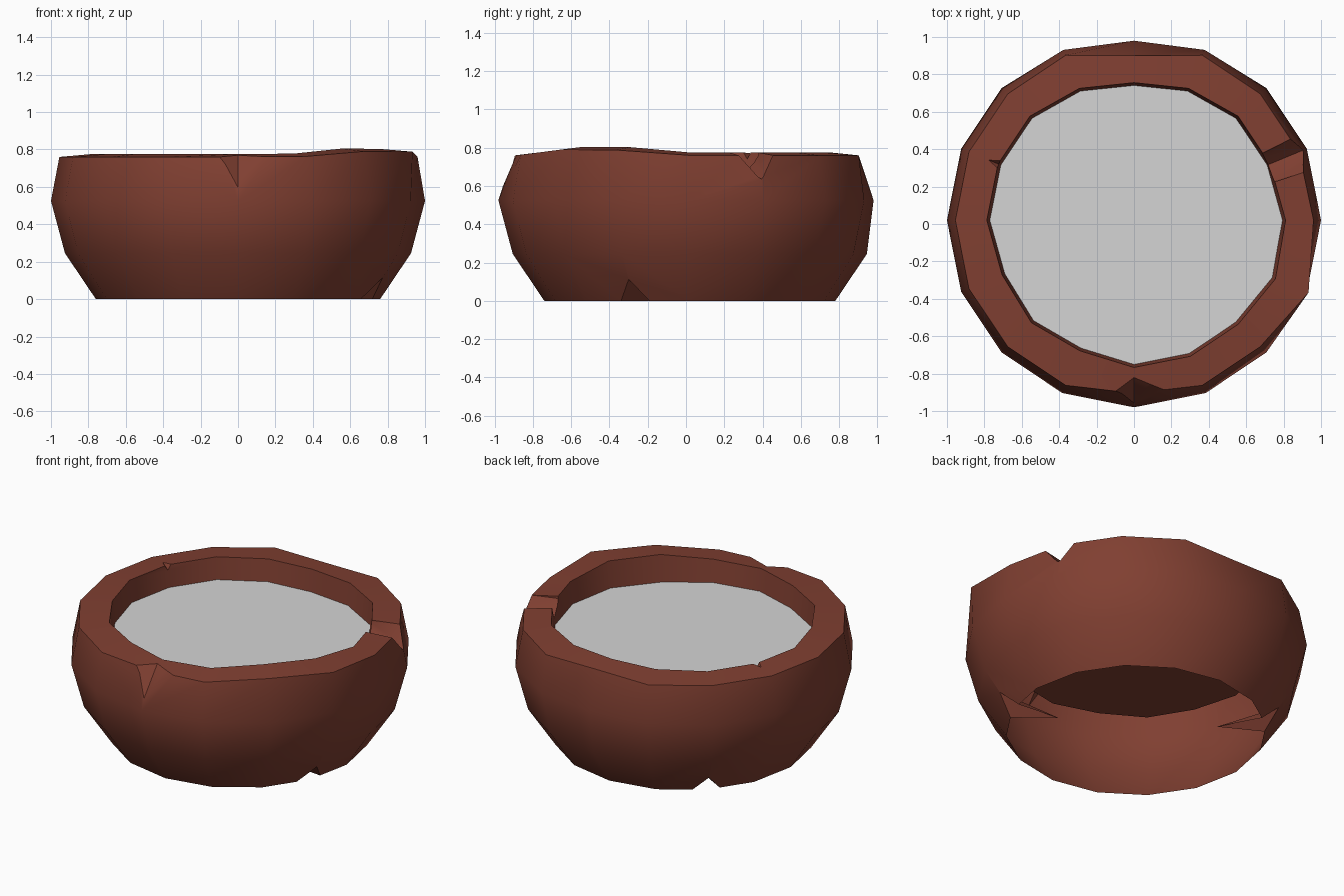
import bpy, bmesh, math
from mathutils import Vector

if "Cube" in bpy.data.objects:
    bpy.data.objects.remove(bpy.data.objects["Cube"])

N = 16
CY = 0.02  # centre of the ring in y


def material(name, rgb):
    m = bpy.data.materials.new(name)
    m.diffuse_color = (*rgb, 1)
    m.use_nodes = True
    m.node_tree.nodes["Principled BSDF"].inputs["Base Color"].default_value = m.diffuse_color
    return m


clay = material("red_brown_clay", (0.216, 0.050, 0.031))
pale = material("pale_grey", (0.66, 0.66, 0.66))


def polar(deg, r, z, u=0.0):
    """Point at an angle and radius, shifted sideways by u."""
    a = math.radians(deg)
    return Vector((r * math.cos(a) - u * math.sin(a),
                   CY + r * math.sin(a) + u * math.cos(a), z))


def make_object(name, bm, mat):
    bmesh.ops.recalc_face_normals(bm, faces=bm.faces[:])
    me = bpy.data.meshes.new(name)
    bm.to_mesh(me)
    bm.free()
    me.materials.append(mat)
    ob = bpy.data.objects.new(name, me)
    bpy.context.collection.objects.link(ob)
    return ob


# small irregularities by ring index (index 4 is the back, 12 the front)
squash = {4: 0.96, 3: 0.986, 5: 0.986}
rim_r = {4: 0.88, 12: 0.925, 15: 1.01, 0: 0.96}
rim_up = {14: 0.03, 15: 0.028, 13: 0.003}
inner_k = {4: 0.935, 3: 0.97, 5: 0.97, 15: 1.04, 0: 1.03, 9: 0.97, 10: 0.985, 11: 0.96}


def ring(r, z, kind):
    pts = []
    for i in range(N):
        rr, zz = r, z
        if kind == "wall":
            rr *= squash.get(i, 1)
        elif kind == "rim":
            rr = rim_r.get(i, r)
            zz += rim_up.get(i, 0)
        elif kind in ("lip", "floor"):
            rr *= inner_k.get(i, 1)
            if kind == "lip":
                zz += rim_up.get(i, 0)
        pts.append(polar(i * 360 / N, rr, zz))
    return pts


# bowl: outer wall, thick rim, short inner wall and shallow floor
bm = bmesh.new()
rings = [[bm.verts.new(p) for p in ring(*a)] for a in (
    (0.76, 0.0, "base"), (0.925, 0.245, "base"), (1.0, 0.525, "wall"),
    (0.955, 0.76, "rim"), (0.787, 0.775, "lip"), (0.757, 0.515, "floor"))]
for a, b in zip(rings, rings[1:]):
    for i in range(N):
        j = (i + 1) % N
        bm.faces.new((a[i], a[j], b[j], b[i]))
bm.faces.new(rings[0][::-1])
bm.faces.new(rings[-1])
bowl = make_object("bowl", bm, clay)


# chips: convex wedges cut out of rim and base
def chip(points):
    cb = bmesh.new()
    for p in points:
        cb.verts.new(p)
    bmesh.ops.convex_hull(cb, input=cb.verts[:])
    loose = [v for v in cb.verts if not v.link_faces]
    bmesh.ops.delete(cb, geom=loose, context='VERTS')
    cutter = make_object("chip_cutter", cb, clay)
    cutter.hide_render = True
    mod = bowl.modifiers.new("chip", 'BOOLEAN')
    mod.operation = 'DIFFERENCE'
    mod.solver = 'EXACT'
    mod.object = cutter
    bpy.context.view_layer.objects.active = bowl
    bpy.ops.object.modifier_apply(modifier=mod.name)
    bpy.data.objects.remove(cutter)


# front rim chip
chip([polar(270, 0.99, 0.58), polar(270, 0.84, 0.77)] +
     [polar(270, r, z, u) for r in (0.91, 1.1) for z in (0.775, 0.95) for u in (-0.11, 0.2)])
# groove across the right side of the rim
chip([polar(22.5, 1.05, 0.62), polar(22.5, 0.68, 0.70)] +
     [polar(22.5, r, z, u) for r, w in ((0.68, 0.06), (1.05, 0.09))
      for z in (0.76, 0.95) for u in (-w - 0.03, w)])
# small chip on the left inner lip
chip([polar(157.5, 0.70, 0.70), polar(157.5, 0.86, 0.78)] +
     [polar(157.5, 0.70, z, u) for z in (0.78, 0.9) for u in (-0.05, 0.05)])
# two base chips
for deg in (-22.5, 135):
    chip([polar(deg, 0.86, 0.12), polar(deg, 0.47, -0.001)] +
         [polar(deg, r, z, u) for r in (0.76, 1.0) for z in (-0.005, -0.1) for u in (-0.09, 0.09)])

# the underside is open
bm = bmesh.new()
bm.from_mesh(bowl.data)
bm.normal_update()
under = [f for f in bm.faces if f.normal.z < -0.95 and f.calc_center_median().z < 0.005]
bmesh.ops.delete(bm, geom=under, context='FACES')
for f in bm.faces:
    f.material_index = 0
bm.to_mesh(bowl.data)
bm.free()

# pale flat filling, its edge sunk into the wall
bm = bmesh.new()
bm.faces.new([bm.verts.new(p) for p in ring(0.875, 0.635, "disc")])
filling = make_object("filling", bm, pale)
if filling.data.polygons[0].normal.z < 0:
    filling.data.flip_normals()

bpy.ops.object.select_all(action='DESELECT')
bowl.select_set(True)
bpy.context.view_layer.objects.active = bowl
bpy.ops.object.shade_smooth_by_angle(angle=math.radians(38))
